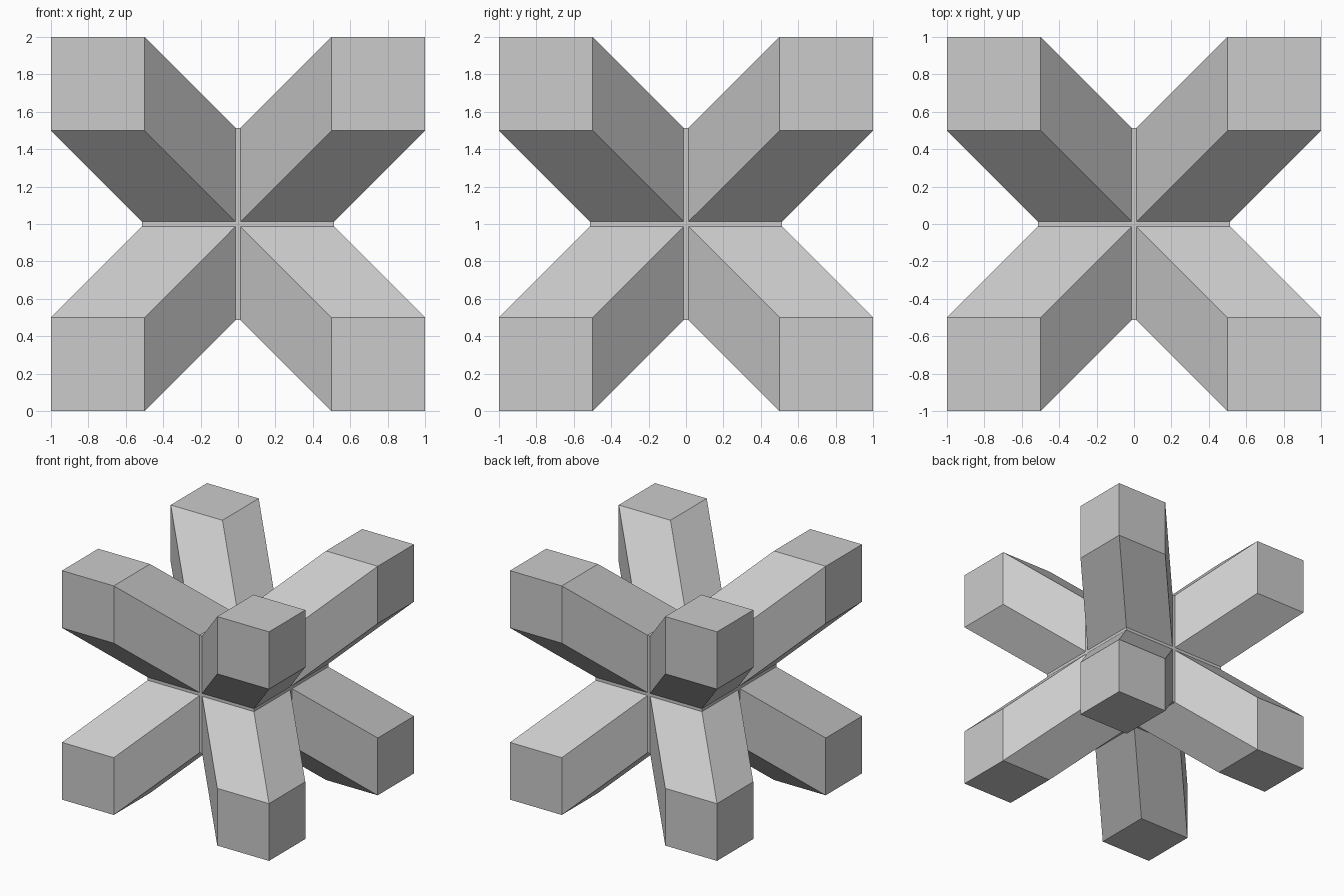
import bpy, bmesh
from mathutils import Vector

if "Cube" in bpy.data.objects:
    bpy.data.objects.remove(bpy.data.objects["Cube"])

CORE = 0.513   # half size of the central block
GAP = 0.013    # half width of the strips between the arms
TIP = 1.0      # reach of each arm along every axis

bm = bmesh.new()
bmesh.ops.create_cube(bm, size=2 * CORE)

# Cut every side of the core into four corner squares with thin strips between
for axis in range(3):
    for offset in (-GAP, GAP):
        co, no = Vector(), Vector()
        co[axis], no[axis] = offset, 1
        bmesh.ops.bisect_plane(bm, geom=bm.verts[:] + bm.edges[:] + bm.faces[:],
                               plane_co=co, plane_no=no)

# Push the three squares round each corner outward as one diagonal arm
for sx in (-1, 1):
    for sy in (-1, 1):
        for sz in (-1, 1):
            sign = Vector((sx, sy, sz))
            corner = [f for f in bm.faces
                      if all(v.co[i] * sign[i] > GAP - 1e-4 for v in f.verts for i in range(3))]
            out = bmesh.ops.extrude_face_region(bm, geom=corner)
            moved = [g for g in out["geom"] if isinstance(g, bmesh.types.BMVert)]
            bmesh.ops.delete(bm, geom=[f for f in corner if f.is_valid], context="FACES")
            bmesh.ops.translate(bm, verts=moved, vec=sign * (TIP - CORE))

# Drop leftover loose corner points and fix facing
loose = [v for v in bm.verts if not v.link_faces]
bmesh.ops.delete(bm, geom=loose, context="VERTS")
bmesh.ops.recalc_face_normals(bm, faces=bm.faces[:])

mesh = bpy.data.meshes.new("eight_arm_star")
bm.to_mesh(mesh)
bm.free()
star = bpy.data.objects.new("eight_arm_star", mesh)
star.location.z = TIP
bpy.context.collection.objects.link(star)
